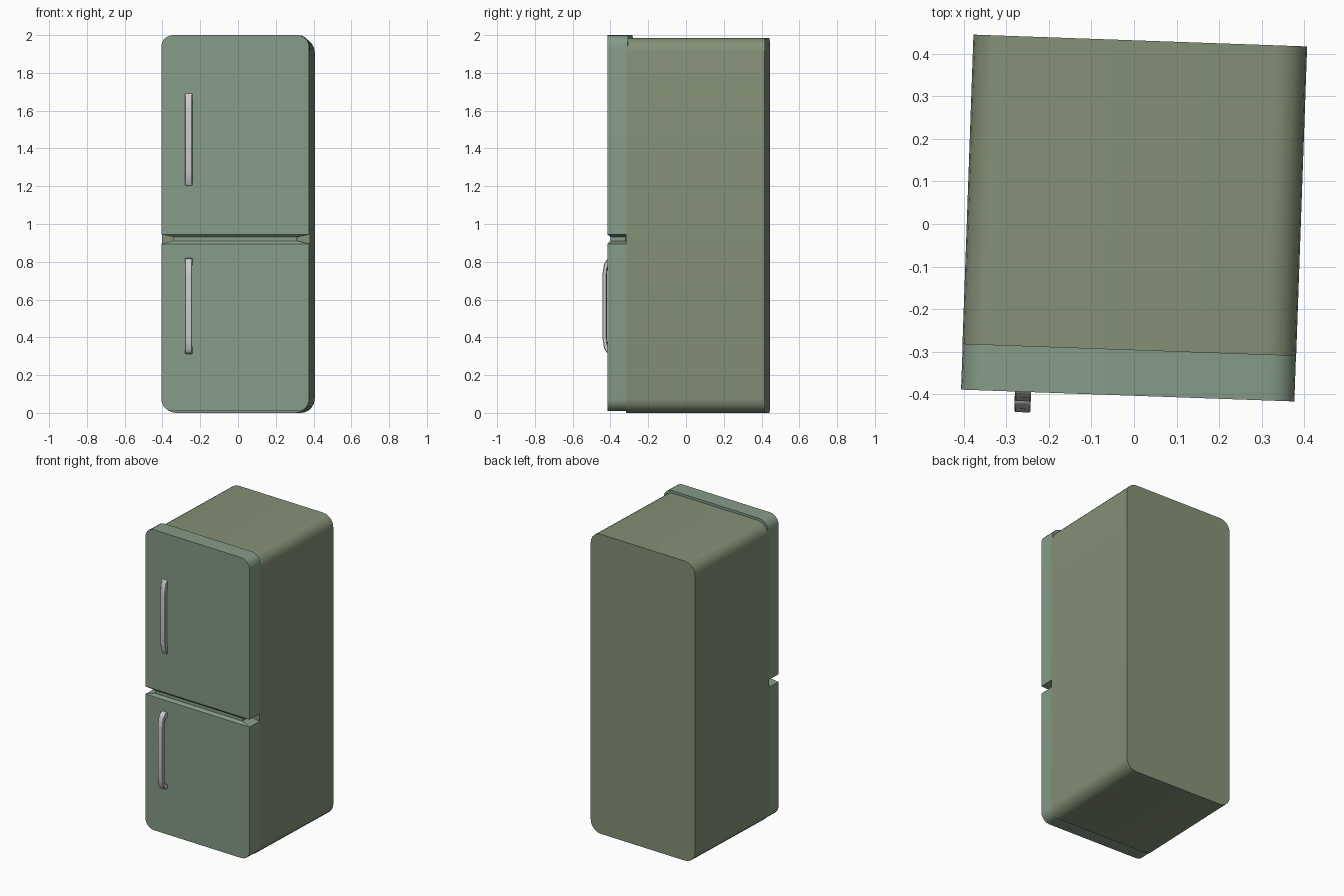
import bpy, bmesh, math
from mathutils import Matrix

if "Cube" in bpy.data.objects:
    bpy.data.objects.remove(bpy.data.objects["Cube"])

# Whole appliance is turned slightly about z
PLACE = Matrix.Translation((0, 0.014, 0)) @ Matrix.Rotation(math.radians(-2.03), 4, 'Z')


def material(name, rgb):
    m = bpy.data.materials.new(name)
    m.diffuse_color = (*rgb, 1)
    m.use_nodes = True
    m.node_tree.nodes["Principled BSDF"].inputs["Base Color"].default_value = m.diffuse_color
    return m


def finish(name, bm, mat=None):
    bmesh.ops.recalc_face_normals(bm, faces=bm.faces)
    me = bpy.data.meshes.new(name)
    bm.to_mesh(me)
    bm.free()
    ob = bpy.data.objects.new(name, me)
    bpy.context.collection.objects.link(ob)
    ob.matrix_world = PLACE
    if mat:
        me.materials.append(mat)
    bpy.ops.object.select_all(action='DESELECT')
    ob.select_set(True)
    bpy.context.view_layer.objects.active = ob
    bpy.ops.object.shade_smooth_by_angle(angle=math.radians(30))
    return ob


def loft(name, rings, y_mid, mat):
    """Stack of rectangles (z, half width, half depth), capped at both ends."""
    bm = bmesh.new()
    loops = [[bm.verts.new((sx * hx, y_mid + sy * hy, z))
              for sx, sy in ((-1, -1), (1, -1), (1, 1), (-1, 1))] for z, hx, hy in rings]
    for a, b in zip(loops, loops[1:]):
        for i in range(4):
            j = (i + 1) % 4
            bm.faces.new((a[i], a[j], b[j], b[i]))
    bm.faces.new(loops[0])
    bm.faces.new(loops[-1])
    return finish(name, bm, mat)


def rounded(z0, z1, hx, hy, r, middle=(), n=5):
    """Rings for a slab whose front outline has rounded corners."""
    arc = [(1 - math.cos(t), 1 - math.sin(t)) for t in
           (math.pi / 2 * i / n for i in range(n + 1))]
    low = [(z0 + r * a, hx - r * b, hy) for a, b in arc]
    top = [(z1 - r * a, hx - r * b, hy) for a, b in reversed(arc)]
    return low + list(middle) + top


body_green = material("body_green", (0.23, 0.28, 0.18))
door_green = material("door_green", (0.235, 0.33, 0.245))

# Cabinet, reaching a little way into the door slab
loft("cabinet", rounded(0, 1.984, 0.392, 0.368, 0.075), 0.049, body_green)

# Doors with the pinched groove between them
HX, HY = 0.3915, 0.054
groove = [(0.895, HX, HY), (0.911, HX - 0.065, HY - 0.014),
          (0.931, HX - 0.065, HY - 0.014), (0.945, HX, HY)]
loft("doors", rounded(0.01, 2.0, HX, HY, 0.062, groove), -0.363, door_green)


# Arched bar handles: half profile (depth, height) mirrored top to bottom
def handle(name, z_mid, y_base):
    outer = [(-0.005, 0.254), (0.012, 0.253), (0.028, 0.243), (0.040, 0.220), (0.048, 0.165)]
    inner = [(-0.005, 0.222), (0.012, 0.218), (0.022, 0.202), (0.026, 0.160)]

    def mirrored(half):
        return half + [(d, -z) for d, z in reversed(half)]

    outline = mirrored(outer) + mirrored(inner)[::-1]
    bm = bmesh.new()
    face = bm.faces.new([bm.verts.new((-0.265, y_base - d, z_mid + z)) for d, z in outline])
    new = bmesh.ops.extrude_face_region(bm, geom=[face], use_keep_orig=True)["geom"]
    bmesh.ops.translate(bm, vec=(0.038, 0, 0),
                        verts=[v for v in new if isinstance(v, bmesh.types.BMVert)])
    bev = finish(name, bm).modifiers.new("soft_edges", 'BEVEL')
    bev.width = 0.003
    bev.segments = 1
    bev.limit_method = 'ANGLE'


handle("upper_handle", 1.448, -0.391)
handle("lower_handle", 0.565, -0.417)
